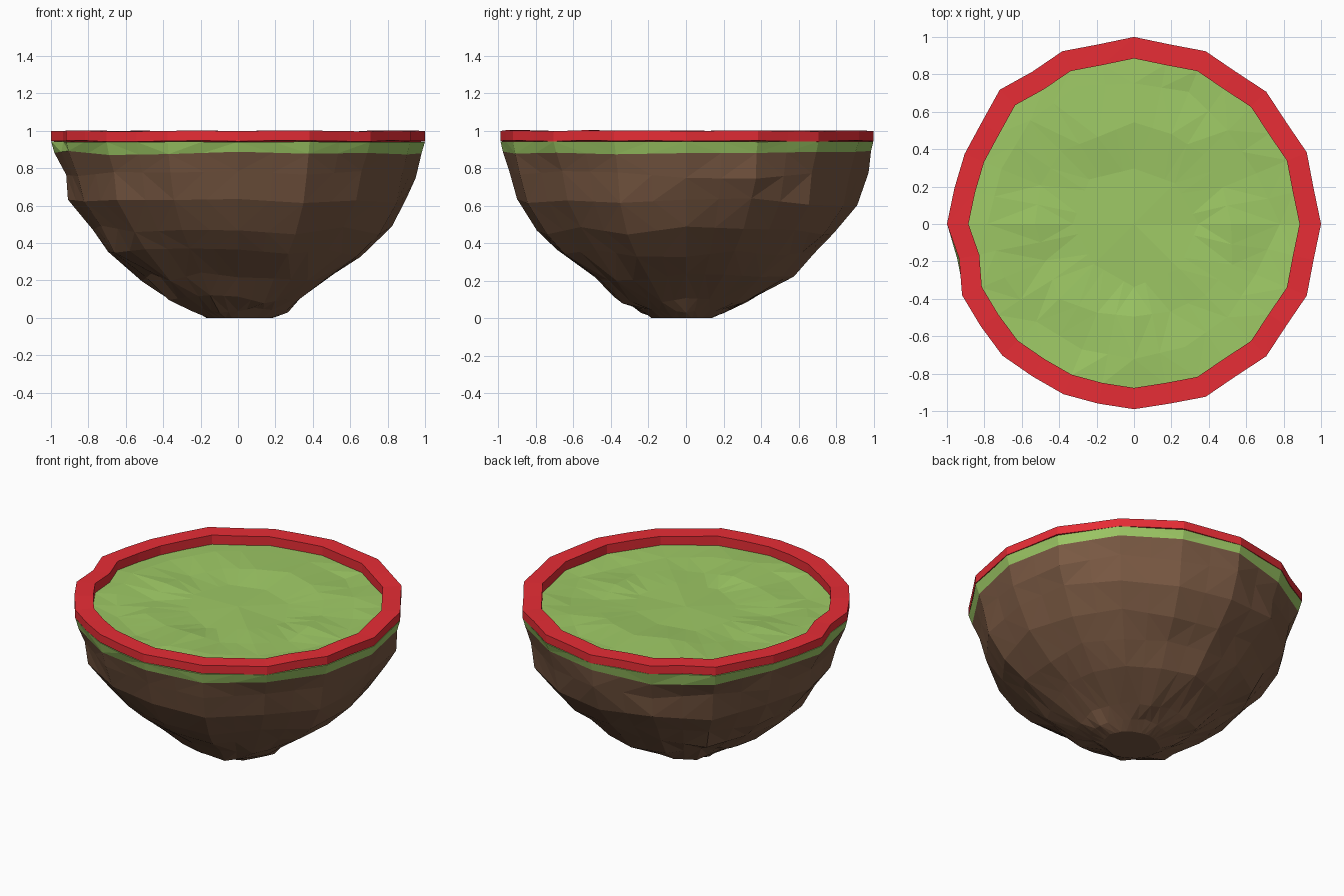
import bpy, bmesh, math, random
from mathutils import Vector

if "Cube" in bpy.data.objects:
    bpy.data.objects.remove(bpy.data.objects["Cube"])

random.seed(11)
N = 32
# Uneven 16-cornered outline with softened mid-side points
ODD = {12: 1.015, 14: .98, 17: .953, 18: .995, 19: .985, 20: .995, 22: .985, 24: .99}


def outline(k):
    return ODD.get(k, .979 if k % 2 else 1.0)


def ring(radius, z, jr=0.0, jz=0.0, keep=1.0, step=1):
    """Ring of N points; every step-th is a jittered corner, the rest lie on straight chords."""
    pts = []
    for k in range(N):
        t = 2 * math.pi * k / N
        r = radius(k) if callable(radius) else radius
        r = r * (1 + (outline(k) - 1) * keep) + random.uniform(-jr, jr)
        pts.append(Vector((r * math.cos(t), r * math.sin(t), z + random.uniform(-jz, jz))))
    for k in range(N):
        a = k - k % step
        pts[k] = pts[a].lerp(pts[(a + step) % N], k % step / step)
    return pts


def build(name, rings, color, centre=None, loop=False, flat_cap=False):
    bm = bmesh.new()
    vs = [[bm.verts.new(p) for p in r] for r in rings]
    pairs = list(zip(vs, vs[1:])) + ([(vs[-1], vs[0])] if loop else [])
    for i, (a, b) in enumerate(pairs):
        for k in range(N):
            n = (k + 1) % N
            if (k // 2 + i) % 2:
                bm.faces.new((a[k], a[n], b[n]))
                bm.faces.new((a[k], b[n], b[k]))
            else:
                bm.faces.new((a[k], a[n], b[k]))
                bm.faces.new((a[n], b[n], b[k]))
    if centre is not None:
        c = bm.verts.new((0, 0, centre))
        for k in range(N):
            bm.faces.new((vs[-1][k], vs[-1][(k + 1) % N], c))
    if flat_cap:
        bm.faces.new(vs[-1])
    bmesh.ops.recalc_face_normals(bm, faces=bm.faces)
    me = bpy.data.meshes.new(name)
    bm.to_mesh(me)
    bm.free()
    mat = bpy.data.materials.new(name + "_colour")
    mat.diffuse_color = (*color, 1)
    mat.use_nodes = True
    mat.node_tree.nodes["Principled BSDF"].inputs["Base Color"].default_value = mat.diffuse_color
    me.materials.append(mat)
    ob = bpy.data.objects.new(name, me)
    bpy.context.collection.objects.link(ob)
    return ob


# Rock: height, then radii in the +x, +y, -x, -y directions
PROFILE = [
    (.76, .965, .955, .935, .94),
    (.62, .91, .91, .91, .91),
    (.47, .825, .80, .79, .78),
    (.35, .67, .69, .70, .69),
    (.22, .52, .57, .51, .50),
    (.10, .34, .33, .39, .385),
    (.04, .25, .21, .26, .25),
    (.0, .18, .13, .17, .18),
]


def blend(row):
    def f(k):
        q = 4 * k / N
        i, t = int(q), q - int(q)
        t = t * t * (3 - 2 * t)
        return row[1 + i % 4] * (1 - t) + row[1 + (i + 1) % 4] * t
    return f


# Shared seam between grass skirt and rock
seam = ring(.982, .878, .005, .014, step=2)

# Rock underside with a flat foot
rock = [seam]
for row in PROFILE:
    foot = row[0] == 0
    rock.append(ring(blend(row), row[0], .008 if foot else .02,
                     0 if foot else min(.026, row[0] * .35), keep=row[0], step=2))
build("rock", rock, (.19, .098, .055), flat_cap=True)

# Grass: outer skirt, then gently uneven lawn in broad facets
lawn = [seam, ring(.999, .941, 0, .001), ring(.89, .939, 0, .002),
        ring(.75, .937, .05, .016, step=2), ring(.54, .937, .04, .02, step=2),
        ring(.32, .937, .03, .018, step=4)]
build("grass", lawn, (.34, .58, .13), centre=.937)

# Raised red rim of rectangular section
lo, hi = .944, .998
top_out = ring(1.0, hi, 0, .004)
top_in = [Vector((p.x * .885, p.y * .885, p.z)) for p in top_out]
bot_out = [p - Vector((0, 0, hi - lo)) for p in top_out]
bot_in = [p - Vector((0, 0, hi - lo + .012)) for p in top_in]
build("rim", [bot_out, top_out, top_in, bot_in], (.80, .026, .036), loop=True)
